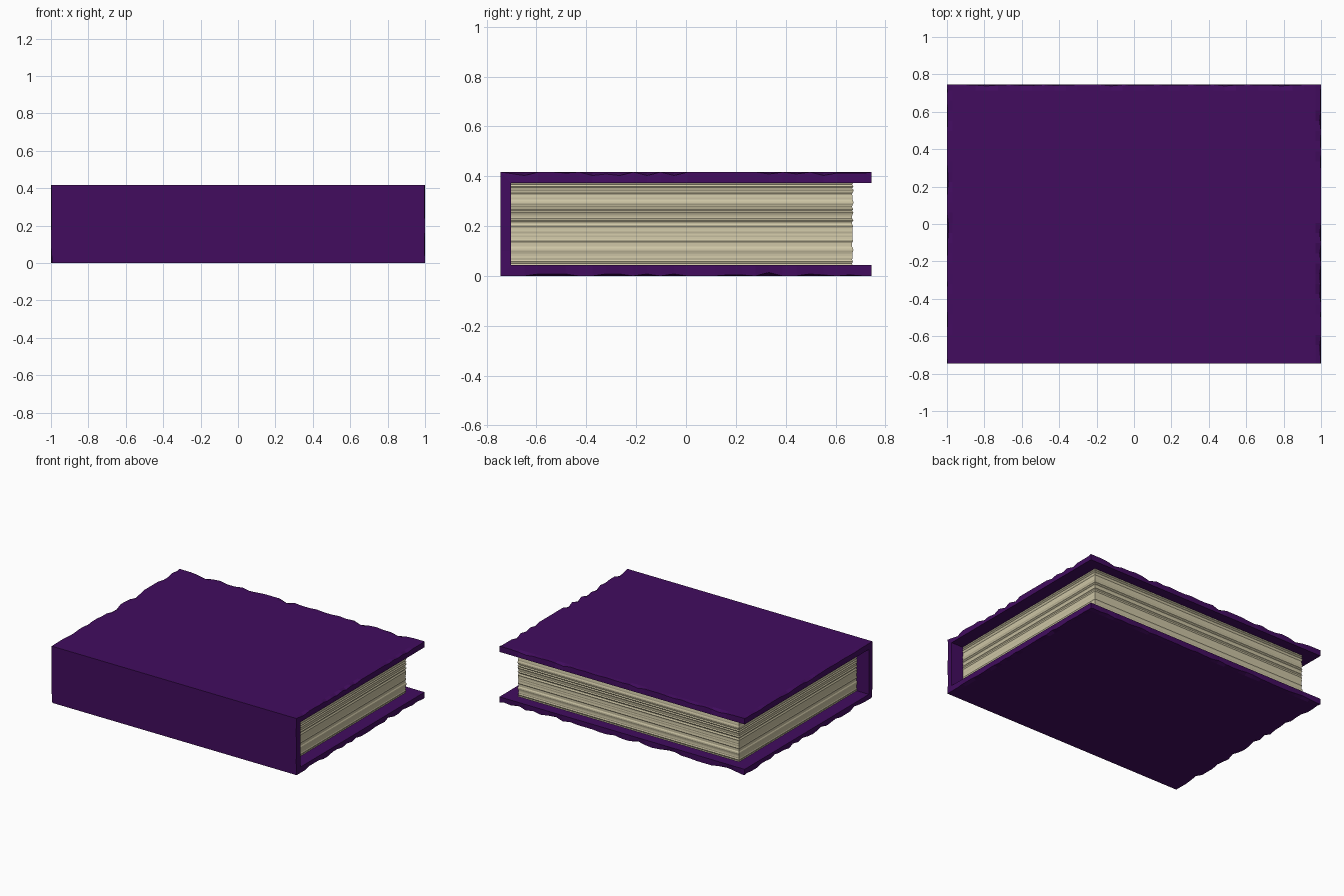
import bpy, bmesh, random
from mathutils import Vector

random.seed(4)
cube = bpy.data.objects.get("Cube")
if cube:
    bpy.data.objects.remove(cube, do_unlink=True)

W, D, H = 1.0, 0.745, 0.417      # half width, half depth, height
BOARD = 0.043                    # cover thickness


def material(name, color):
    m = bpy.data.materials.new(name)
    m.use_nodes = True
    m.diffuse_color = (*color, 1)
    m.node_tree.nodes["Principled BSDF"].inputs["Base Color"].default_value = (*color, 1)
    return m


def finish(bm, name, mat):
    bmesh.ops.recalc_face_normals(bm, faces=bm.faces)
    mesh = bpy.data.meshes.new(name)
    bm.to_mesh(mesh)
    bm.free()
    mesh.materials.append(mat)
    obj = bpy.data.objects.new(name, mesh)
    bpy.context.collection.objects.link(obj)
    return obj


purple = material("purple cover", (0.054, 0.0037, 0.114))
cream = material("cream paper", (0.617, 0.564, 0.381))

# Stations along each direction, with a narrow worn strip at the rims
N = 26
ys = [D, D - 0.03] + [D - 0.03 - i * (2 * D - 0.03 - BOARD) / N for i in range(1, N + 1)]
xs = [-W] + [-W + 0.03 + i * (2 * W - 0.06) / 32 for i in range(33)] + [W]

# Paired outer and inner cover profile: top board, spine, bottom board
top = [((y, H), (y, H - BOARD)) for y in ys]
bottom = [((y, 0), (y, BOARD)) for y in reversed(ys)]
corner_in = -D + BOARD
pairs = (top + [((-D, H), (corner_in, H - BOARD))]
         + [((-D, z), (corner_in, z)) for z in (0.3, 0.2, 0.1)]
         + [((-D, 0), (corner_in, BOARD))] + bottom)
# the inner corner is shared by the boards and the spine
pairs.pop(len(top) - 1)
pairs.pop(len(pairs) - len(bottom))

bm = bmesh.new()
rings = []
for x in xs:
    ring = []
    for i, (outer, inner) in enumerate(pairs):
        y, z = outer
        rim = abs(x) == W or i in (0, len(pairs) - 1)
        wear = random.choice((0, 0, 0.004, 0.008, 0.014)) if rim else 0
        toward = 1 if z < H / 2 else -1
        dx = -0.5 * wear * (x / W) if abs(x) == W else 0
        dy = -0.5 * wear if y == D else 0
        dz = wear * toward if y > -D else 0
        # corners stay sharp
        if abs(x) == W and y == D:
            dx = dy = dz = 0
        ring.append((bm.verts.new(Vector((x + dx, y + dy, z + dz))),
                     bm.verts.new((x, *inner))))
    rings.append(ring)

for a, b in zip(rings, rings[1:]):
    for i in range(len(pairs) - 1):
        for k in (0, 1):
            bm.faces.new((a[i][k], a[i + 1][k], b[i + 1][k], b[i][k]))
    for i in (0, len(pairs) - 1):
        bm.faces.new((a[i][0], a[i][1], b[i][1], b[i][0]))
for ring in (rings[0], rings[-1]):
    for p, q in zip(ring, ring[1:]):
        bm.faces.new((p[0], q[0], q[1], p[1]))
finish(bm, "cover", purple)

# Page block: a stack of sheets with slightly uneven edges
bm = bmesh.new()
LAYERS = 44
z0, z1 = BOARD - 0.001, H - BOARD + 0.001
prev = None
for i in range(LAYERS + 1):
    z = z0 + (z1 - z0) * i / LAYERS
    d = random.uniform(0, 0.006)
    loop = [bm.verts.new(c) for c in ((-0.905 + d, corner_in, z), (0.905 - d, corner_in, z),
                                      (0.905 - d, 0.672 - d, z), (-0.905 + d, 0.672 - d, z))]
    if prev:
        for j in range(4):
            k = (j + 1) % 4
            bm.faces.new((prev[j], prev[k], loop[k], loop[j]))
    else:
        bm.faces.new(loop)
    prev = loop
bm.faces.new(prev)
finish(bm, "page_block", cream)
